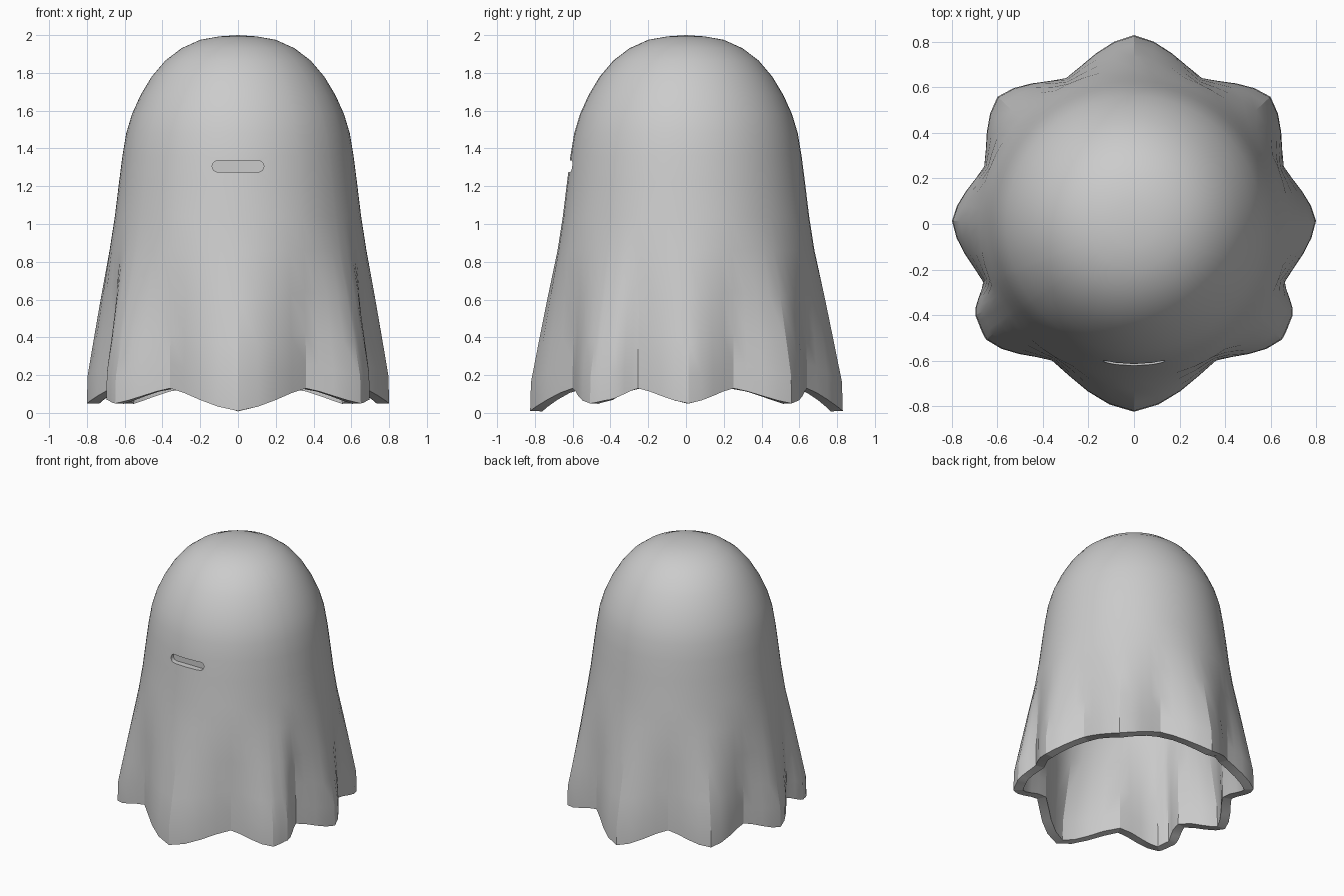
import bpy, bmesh
from math import cos, sin, pi, radians

if "Cube" in bpy.data.objects:
    bpy.data.objects.remove(bpy.data.objects["Cube"])

# Dome profile (radius, height) down to where the folds begin
DOME = [(0.1, 1.993), (0.2, 1.975), (0.3, 1.93), (0.385, 1.865), (0.457, 1.78),
        (0.517, 1.68), (0.562, 1.58), (0.592, 1.48), (0.612, 1.36),
        (0.63, 1.22), (0.652, 1.04), (0.68, 0.86)]
FOLD_Z, FOLD_R = 0.86, 0.68

# Hem: alternating peaks and valleys on the right half (angle, radius, height)
HEM = [(-90, 0.825, 0.01), (-59, 0.70, 0.13), (-38, 0.825, 0.05),
       (-30, 0.805, 0.07), (-21, 0.71, 0.13), (1, 0.80, 0.05),
       (21, 0.705, 0.13), (43, 0.82, 0.05), (65, 0.707, 0.13), (90, 0.83, 0.01)]
STEPS = 4
# Skirt rows: (share of the drop, share of the flare)
ROWS = [(0.3, 0.37), (0.6, 0.72), (0.82, 0.97), (1.0, 1.0)]


def hem_columns():
    full = HEM + [(180 - a, r, z) for a, r, z in reversed(HEM[:-1])]
    cols = []
    for (a0, r0, z0), (a1, r1, z1) in zip(full, full[1:]):
        for k in range(STEPS):
            t = k / STEPS
            s = 0.5 * t + 0.5 * (0.5 - 0.5 * cos(pi * t))
            cols.append((radians(a0 + (a1 - a0) * t),
                         r0 + (r1 - r0) * s, z0 + (z1 - z0) * s))
    return cols


def make_object(name, bm):
    mesh = bpy.data.meshes.new(name)
    bm.to_mesh(mesh)
    bm.free()
    ob = bpy.data.objects.new(name, mesh)
    bpy.context.collection.objects.link(ob)
    return ob


# Draped sheet: round dome blending into a scalloped, pleated skirt
cols = hem_columns()
n = len(cols)
bm = bmesh.new()
rings = [[bm.verts.new((r * cos(a), r * sin(a), z)) for a, _, _ in cols]
         for r, z in DOME]
for drop, flare in ROWS:
    rings.append([bm.verts.new(((FOLD_R + (r - FOLD_R) * flare) * cos(a),
                                (FOLD_R + (r - FOLD_R) * flare) * sin(a),
                                FOLD_Z + (z - FOLD_Z) * drop))
                  for a, r, z in cols])
top = bm.verts.new((0, 0, 2))
for j in range(n):
    k = (j + 1) % n
    bm.faces.new((top, rings[0][j], rings[0][k]))
    for up, low in zip(rings, rings[1:]):
        bm.faces.new((up[j], low[j], low[k], up[k]))
sheet = make_object("draped_sheet", bm)

# Stadium-shaped cutter for the shallow mouth slot
bm = bmesh.new()
outline = []
for side in (1, -1):
    for i in range(9):
        a = -pi / 2 + pi * i / 8
        outline.append((side * (0.107 + 0.03 * cos(a)), 1.305 + side * 0.03 * sin(a)))
face = bm.faces.new([bm.verts.new((x, -0.9, z)) for x, z in outline])
ext = bmesh.ops.extrude_face_region(bm, geom=[face])
bmesh.ops.translate(bm, vec=(0, 0.325, 0),
                    verts=[g for g in ext["geom"] if isinstance(g, bmesh.types.BMVert)])
bmesh.ops.recalc_face_normals(bm, faces=bm.faces)
cutter = make_object("slot_cutter", bm)
cutter.hide_render = True

# Wall thickness, then the slot
solid = sheet.modifiers.new("thickness", 'SOLIDIFY')
solid.thickness = 0.065
solid.offset = -1
cut = sheet.modifiers.new("slot", 'BOOLEAN')
cut.object = cutter
cut.operation = 'DIFFERENCE'
cut.solver = 'EXACT'

bpy.ops.object.select_all(action='DESELECT')
sheet.select_set(True)
bpy.context.view_layer.objects.active = sheet
bpy.ops.object.convert(target='MESH')
bpy.data.objects.remove(cutter)
bpy.ops.object.shade_smooth_by_angle(angle=radians(20))
